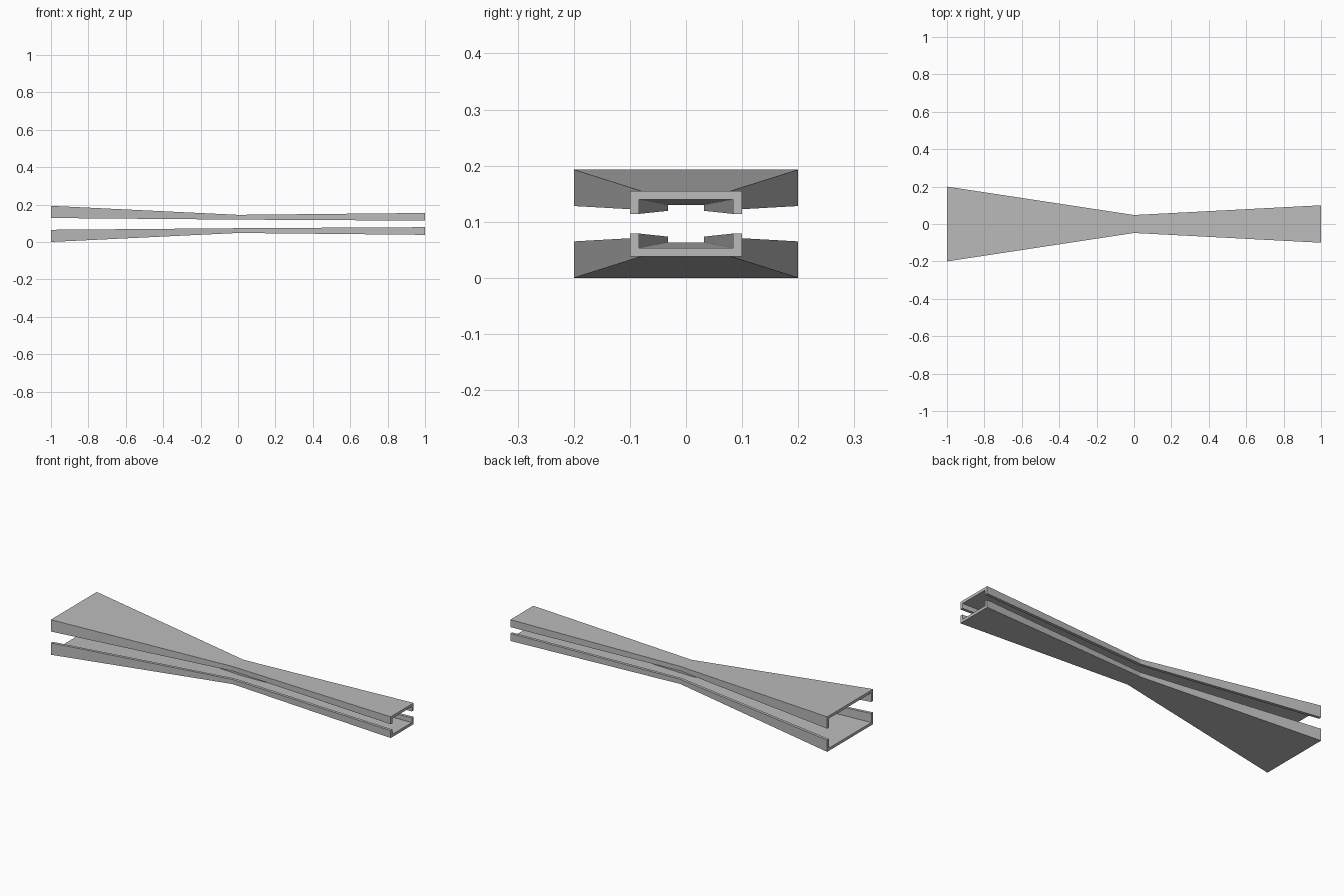
import bpy

cube = bpy.data.objects.get("Cube")
if cube:
    bpy.data.objects.remove(cube, do_unlink=True)

HEIGHT = 0.193
WALL = 0.016
# Stations along the channel: x, half width, underside, wall top
STATIONS = [(-1, 0.2, 0, 0.065), (0, 0.048, 0.048, 0.0735), (1, 0.1, 0.038, 0.079)]

grey = bpy.data.materials.new("plain grey")
grey.use_nodes = True
COLOUR = (0.5, 0.5, 0.5, 1)
grey.diffuse_color = COLOUR
grey.node_tree.nodes["Principled BSDF"].inputs["Base Color"].default_value = COLOUR


def section(x, w, low, top):
    """U-shaped cross-section, listed around its outline."""
    inner, floor = w - WALL, low + WALL - 0.001
    outline = [(-w, low), (w, low), (w, top), (inner, top),
               (inner, floor), (-inner, floor), (-inner, top), (-w, top)]
    return [(x, y, z) for y, z in outline]


def channel(name, upside_down):
    verts = [p for s in STATIONS for p in section(*s)]
    if upside_down:
        verts = [(x, y, HEIGHT - z) for x, y, z in verts]
    n = len(verts) // len(STATIONS)
    faces = []
    # Sides between neighbouring sections
    for s in range(len(STATIONS) - 1):
        for i in range(n):
            a, b = s * n + i, s * n + (i + 1) % n
            faces.append((a, a + n, b + n, b))
    # End caps: floor strip and two walls
    last = n * (len(STATIONS) - 1)
    for cap in ((0, 1, 4, 5), (1, 2, 3, 4), (0, 5, 6, 7)):
        faces.append(cap[::-1])
        faces.append(tuple(last + i for i in cap))
    # Outward winding for either orientation
    if not upside_down:
        faces = [f if k >= 2 * n else f[::-1] for k, f in enumerate(faces)]
    else:
        faces = [f[::-1] if k >= 2 * n else f for k, f in enumerate(faces)]
    mesh = bpy.data.meshes.new(name)
    mesh.from_pydata(verts, [], faces)
    mesh.materials.append(grey)
    obj = bpy.data.objects.new(name, mesh)
    bpy.context.collection.objects.link(obj)


channel("lower_channel", False)
channel("upper_channel", True)
